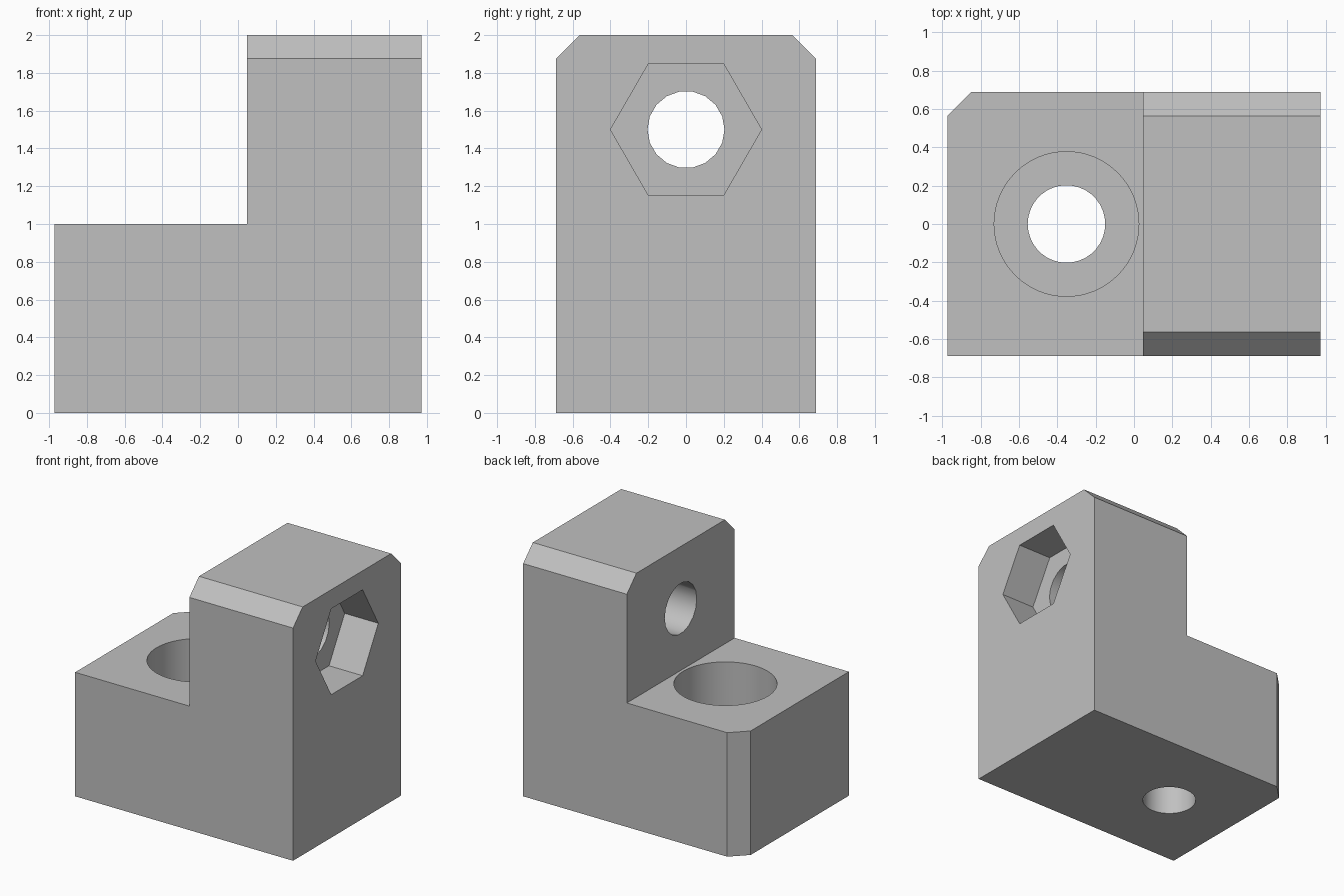
import bpy, bmesh, math
from mathutils import Matrix

cube = bpy.data.objects.get("Cube")
if cube:
    bpy.data.objects.remove(cube, do_unlink=True)

HALF_X, HALF_Y, STEP_X, CHAMFER = 0.972, 0.687, 0.047, 0.123

grey = bpy.data.materials.new("plain grey")
grey.use_nodes = True
colour = (0.53, 0.53, 0.53, 1)
grey.diffuse_color = colour
grey.node_tree.nodes["Principled BSDF"].inputs["Base Color"].default_value = colour


def add_object(name, bm):
    bmesh.ops.recalc_face_normals(bm, faces=bm.faces)
    mesh = bpy.data.meshes.new(name)
    bm.to_mesh(mesh)
    bm.free()
    mesh.materials.append(grey)
    obj = bpy.data.objects.new(name, mesh)
    bpy.context.collection.objects.link(obj)
    return obj


def cutter(name, sides, radius, start, end, centre, axis, turn=0):
    """Prism from start to end along the x or z axis."""
    bm = bmesh.new()
    bmesh.ops.create_cone(bm, cap_ends=True, segments=sides, radius1=radius,
                          radius2=radius, depth=end - start,
                          matrix=Matrix.Rotation(turn, 4, 'Z'))
    if axis == 'X':
        bm.transform(Matrix.Rotation(math.pi / 2, 4, 'Y'))
    middle = (start + end) / 2
    place = (middle, 0, centre) if axis == 'X' else (centre, 0, middle)
    bm.transform(Matrix.Translation(place))
    obj = add_object(name, bm)
    obj.hide_render = True
    return obj


# Stepped block: L-shaped profile extruded front to back
bm = bmesh.new()
profile = [(-HALF_X, 0), (HALF_X, 0), (HALF_X, 2), (STEP_X, 2), (STEP_X, 1), (-HALF_X, 1)]
face = bm.faces.new([bm.verts.new((x, -HALF_Y, z)) for x, z in profile])
side = bmesh.ops.extrude_face_region(bm, geom=[face])["geom"]
bmesh.ops.translate(bm, vec=(0, 2 * HALF_Y, 0),
                    verts=[v for v in side if isinstance(v, bmesh.types.BMVert)])


# Chamfers: both long top edges and the upright back right corner
def is_chamfered(edge):
    a, b = (v.co for v in edge.verts)
    top = min(a.z, b.z) > 1.9 and abs(a.y - b.y) < 0.01
    corner = max(a.x, b.x) < -0.9 and min(a.y, b.y) > 0.6
    return top or corner


bmesh.ops.bevel(bm, geom=[e for e in bm.edges if is_chamfered(e)], offset=CHAMFER,
                offset_type='OFFSET', segments=1, affect='EDGES')
block = add_object("stepped_block", bm)

# Bolt holes, round counterbore and hexagonal nut pocket
cutters = [
    cutter("upright_bolt_hole", 36, 0.202, -0.2, 1.2, -0.352, 'Z'),
    cutter("counterbore", 64, 0.377, 0.5, 1.2, -0.352, 'Z'),
    cutter("cross_bolt_hole", 18, 0.204, -0.2, 1.2, 1.5, 'X'),
    cutter("nut_pocket", 6, 0.4, HALF_X - 0.3, 1.2, 1.5, 'X', math.pi / 6),
]
# Put the pocket's points towards front and back
pocket = cutters[-1].data
if max(abs(v.co.y) for v in pocket.vertices) < 0.39:
    pocket.transform(Matrix.Translation((0, 0, 1.5)) @ Matrix.Rotation(math.pi / 6, 4, 'X')
                     @ Matrix.Translation((0, 0, -1.5)))

bpy.context.view_layer.objects.active = block
for tool in cutters:
    cut = block.modifiers.new(tool.name, 'BOOLEAN')
    cut.operation, cut.solver, cut.object = 'DIFFERENCE', 'EXACT', tool
    bpy.ops.object.modifier_apply(modifier=cut.name)
for tool in cutters:
    bpy.data.objects.remove(tool, do_unlink=True)

bpy.ops.object.select_all(action='DESELECT')
block.select_set(True)
bpy.ops.object.shade_smooth_by_angle(angle=math.radians(25))
